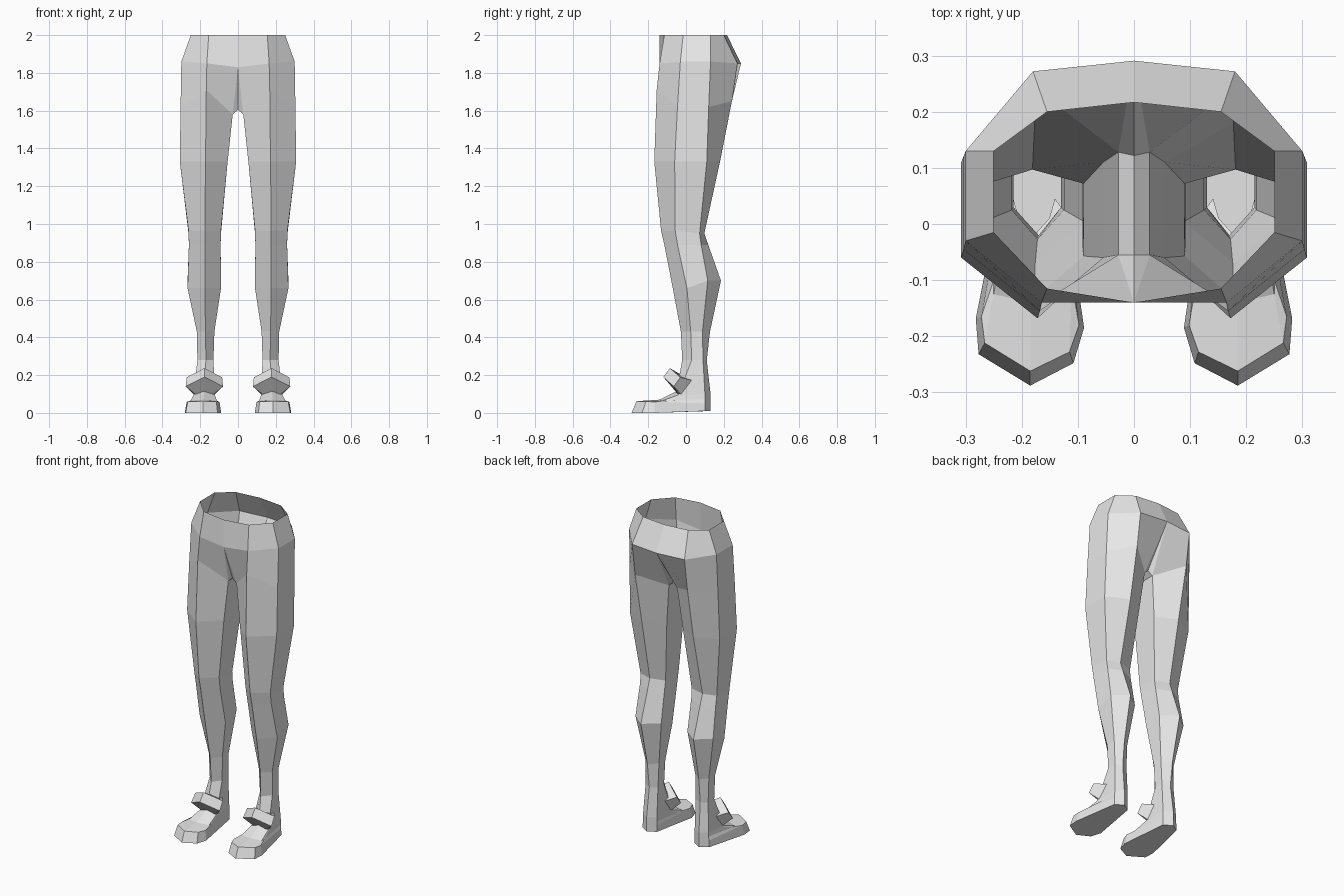
import bpy, bmesh

cube = bpy.data.objects.get("Cube")
if cube:
    bpy.data.objects.remove(cube, do_unlink=True)

grey = bpy.data.materials.new("light_grey")
grey.use_nodes = True
grey.diffuse_color = (0.8, 0.8, 0.8, 1)
grey.node_tree.nodes["Principled BSDF"].inputs["Base Color"].default_value = (0.8, 0.8, 0.8, 1)


def loft(bm, rings, skip=lambda band, side: False):
    """Bridge closed rings, listed from top to bottom, with quads."""
    rows = [[bm.verts.new(p) for p in ring] for ring in rings]
    for b, (top, low) in enumerate(zip(rows, rows[1:])):
        n = len(top)
        for i in range(n):
            j = (i + 1) % n
            if not skip(b, i):
                bm.faces.new((low[i], low[j], top[j], top[i]))
    return rows


def finish(name, bm, recalc=False):
    """Weld, then mirror the left half over to the right."""
    bmesh.ops.remove_doubles(bm, verts=bm.verts, dist=0.0005)
    if recalc:
        bmesh.ops.recalc_face_normals(bm, faces=bm.faces)
    mesh = bpy.data.meshes.new(name)
    bm.to_mesh(mesh)
    bm.free()
    mesh.materials.append(grey)
    obj = bpy.data.objects.new(name, mesh)
    bpy.context.collection.objects.link(obj)
    mirror = obj.modifiers.new("mirror", "MIRROR")
    mirror.use_clip = True
    mirror.merge_threshold = 0.001


def leg_ring(z, xs, ys, z_back=None):
    """Six-sided section: front, outer pair, back, inner pair."""
    front, outer, inner = xs
    yf, yof, yob, yb = ys
    zb = z if z_back is None else z_back
    return [(front, yf, z), (outer, yof, z), (outer, yob, zb),
            (front + 0.005, yb, zb), (inner, yob, zb), (inner, yof, z)]


# Hips and legs: open waist, hip line, groin, then down to the ankle
waist = [(.155, -.115, 2), (.25, -.015, 2), (.25, .13, 2),
         (.155, .20, 2), (0, .217, 2), (0, -.14, 2)]
hip = [(.165, -.14, 1.85), (.30, -.03, 1.86), (.30, .13, 1.86),
       (.18, .272, 1.85), (0, .291, 1.85), (0, -.14, 1.83)]
groin = [(.168, -.155, 1.71), (.304, -.045, 1.62), (.304, .12, 1.62),
         (.18, .243, 1.65), (.028, .128, 1.58), (.028, -.055, 1.58)]
rings = [waist, hip, groin,
         leg_ring(1.33, (.172, .308, .055), (-.168, -.06, .11, .18)),
         leg_ring(.965, (.176, .262, .09), (-.132, -.057, .072, .097), .95),
         leg_ring(.89, (.176, .260, .092), (-.115, -.045, .08, .118)),
         leg_ring(.66, (.176, .267, .09), (-.07, .005, .115, .185), .70),
         leg_ring(.43, (.172, .218, .125), (-.027, .025, .087, .127)),
         leg_ring(.28, (.17, .215, .13), (-.02, .03, .09, .11))]
bm = bmesh.new()
rows = loft(bm, rings, skip=lambda band, side: band < 2 and side == 4)
# Crotch strip between the legs
hip_back, hip_front = rows[1][4:]
in_back, in_front = rows[2][4:]
mid_front = bm.verts.new((0, -.055, 1.605))
mid_back = bm.verts.new((0, .122, 1.605))
bm.faces.new((mid_front, in_front, hip_front))
bm.faces.new((in_back, mid_back, hip_back))
bm.faces.new((mid_front, mid_back, in_back, in_front))
finish("legs", bm)

# Feet: ankle, instep, vamp, toe edge and sole, eight points each
foot = [
    [(.17, -.02, .28), (.215, .03, .28), (.215, .03, .28), (.215, .09, .28),
     (.175, .11, .28), (.13, .09, .28), (.13, .03, .28), (.13, .03, .28)],
    [(.18, -.05, .115), (.235, -.04, .095), (.235, -.02, .095), (.225, .10, .10),
     (.18, .13, .10), (.13, .10, .10), (.122, -.02, .095), (.122, -.04, .095)],
    [(.183, -.14, .07), (.25, -.125, .065), (.25, -.10, .065), (.226, .10, .075),
     (.18, .13, .075), (.13, .10, .075), (.112, -.10, .065), (.112, -.125, .065)],
    [(.185, -.262, .062), (.266, -.212, .06), (.272, -.165, .058), (.227, .10, .05),
     (.18, .13, .05), (.13, .10, .05), (.098, -.18, .058), (.115, -.228, .06)],
    [(.185, -.288, 0), (.277, -.232, 0), (.282, -.168, 0), (.228, .10, .01),
     (.18, .13, .01), (.13, .10, .01), (.089, -.185, 0), (.108, -.248, 0)],
]
bm = bmesh.new()
sole = loft(bm, foot)[-1]
bm.faces.new(reversed(sole))
finish("feet", bm)

# Ankle cuffs: raised band round the front of each ankle, tapering to the sides
tip = [(.215, .045, .17), (.215, .045, .17), (.228, -.02, .092), (.228, -.02, .092)]
corner = [(.205, .01, .18), (.272, -.03, .188), (.277, -.065, .14), (.22, -.04, .095)]
front = [(.178, -.02, .19), (.178, -.085, .237), (.178, -.12, .19), (.178, -.05, .115)]


def flip(section):
    return [(2 * .178 - x, y, z) for x, y, z in section]


bm = bmesh.new()
loft(bm, [tip, corner, front, flip(corner), flip(tip)])
finish("ankle_cuffs", bm, recalc=True)
